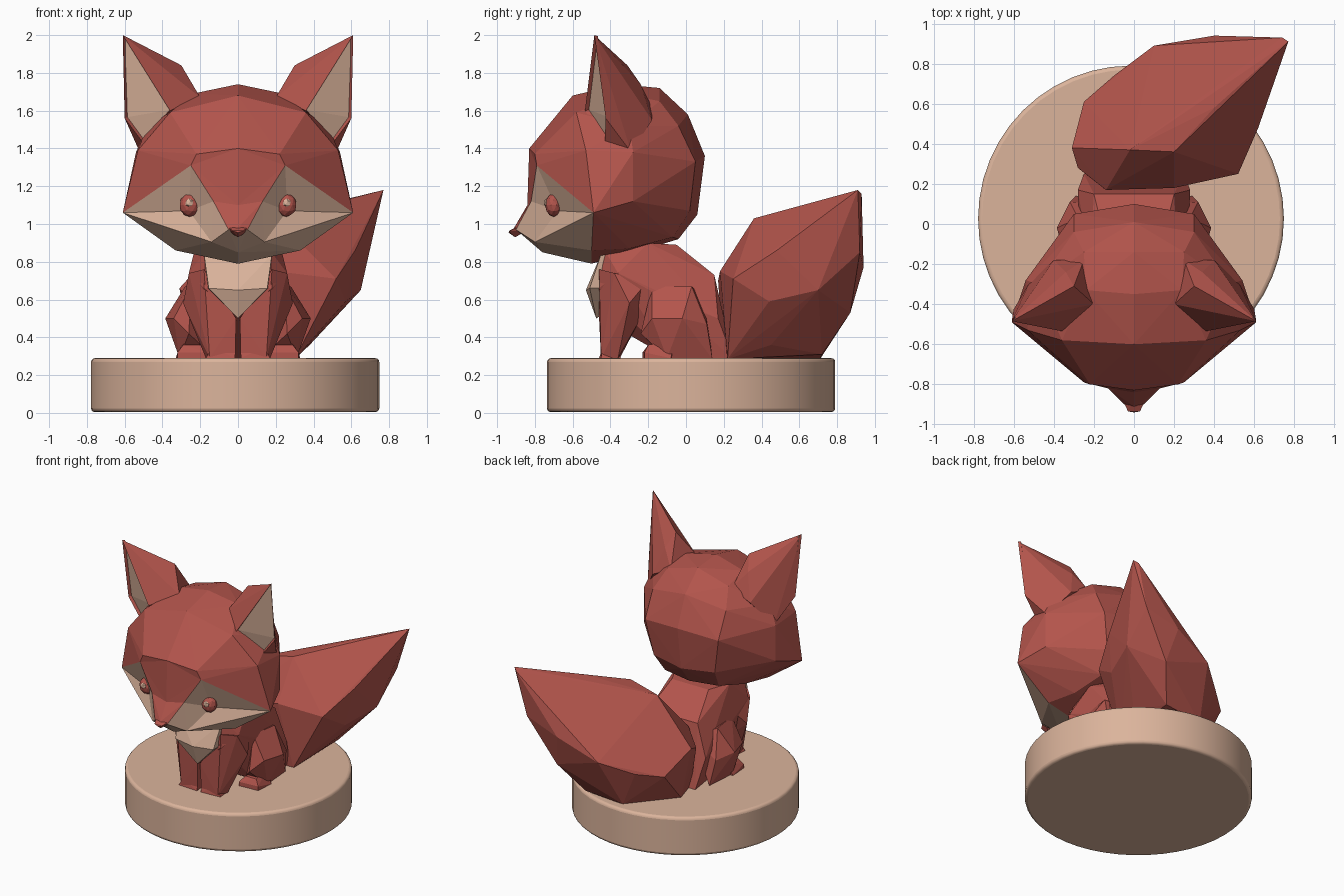
import bpy
import bmesh
from mathutils import Vector

cube = bpy.data.objects.get("Cube")
if cube:
    bpy.data.objects.remove(cube, do_unlink=True)


def make_material(name, colour):
    material = bpy.data.materials.new(name)
    material.use_nodes = True
    material.diffuse_color = colour
    material.node_tree.nodes["Principled BSDF"].inputs["Base Color"].default_value = colour
    return material


RED = make_material("fox red", (.45, .09, .072, 1))
TAN = make_material("warm tan", (.71, .455, .33, 1))


def mirrored(point):
    return (-point[0], point[1], point[2])


def finish(bm, name, *materials):
    mesh = bpy.data.meshes.new(name)
    bm.to_mesh(mesh)
    bm.free()
    for material in materials:
        mesh.materials.append(material)
    obj = bpy.data.objects.new(name, mesh)
    bpy.context.collection.objects.link(obj)
    return obj


def hull_mesh(points):
    """Faceted solid wrapped tightly around a few corner points."""
    bm = bmesh.new()
    for point in points:
        bm.verts.new(point)
    bmesh.ops.convex_hull(bm, input=bm.verts[:])
    spare = [v for v in bm.verts if not v.link_faces]
    bmesh.ops.delete(bm, geom=spare, context="VERTS")
    bmesh.ops.recalc_face_normals(bm, faces=bm.faces[:])
    return bm


def hull(name, points, material=RED):
    return finish(hull_mesh(points), name, material)


def symmetric_hull(name, points, material=RED):
    return hull(name, points + [mirrored(p) for p in points if p[0]], material)


def hull_pair(name, points, material=RED):
    hull("left_" + name, points, material)
    hull("right_" + name, [mirrored(p) for p in points], material)


def ball(name, centre, radii, material, detail=2):
    bm = bmesh.new()
    bmesh.ops.create_icosphere(bm, subdivisions=detail, radius=1)
    bmesh.ops.scale(bm, vec=radii, verts=bm.verts[:])
    bmesh.ops.translate(bm, vec=centre, verts=bm.verts[:])
    return finish(bm, name, material)


# Round base with a softened rim
bpy.ops.mesh.primitive_cylinder_add(vertices=48, radius=.763, depth=.285,
                                    location=(-.015, .027, .147))
base = bpy.context.object
base.name = "display_base"
base.data.materials.append(TAN)
rim = base.modifiers.new("rim", "BEVEL")
rim.width = .02
rim.segments = 3
rim.limit_method = "ANGLE"
bpy.ops.object.shade_smooth_by_angle()

# Shared corners of the face
brow = (.25, -.79, 1.31)
cheek = (.61, -.49, 1.06)
jaw = (.33, -.5, .86)
chin = (0, -.5, .79)
forehead = (0, -.83, 1.4)

# Faceted skull
symmetric_hull("head", [
    brow, cheek, jaw, chin, forehead,
    (.22, -.8, 1.37), (.53, -.53, 1.39),
    (0, -.6, 1.68), (.36, -.58, 1.59),
    (0, -.35, 1.74), (.24, -.33, 1.69),
    (0, -.14, 1.72), (.25, -.14, 1.65),
    (0, .01, 1.58), (.3, -.04, 1.52),
    (0, .1, 1.36), (.3, .05, 1.33),
    (0, .06, 1.05), (.25, .02, 1.07),
    (0, -.04, .92), (.22, -.07, .93),
    (0, -.3, .84), (.27, -.3, .87),
    (.54, -.28, 1.38), (.54, -.28, 1.12), (.48, -.3, 1.52),
])

# Muzzle and cheek mask: red bridge, tan patches
corners = {
    "brow": brow, "cheek": cheek, "jaw": jaw, "chin": chin, "forehead": forehead,
    "bridge": (0, -.84, 1.1),
    "bridge_side": (.13, -.82, 1.12),
    "nose": (0, -.91, .98),
    "nose_side": (.05, -.9, .97),
    "eye": (.26, -.68, 1.07),
    "lip": (.14, -.8, .905),
    "throat": (0, -.76, .85),
}
red_faces = ["forehead brow bridge", "bridge brow bridge_side",
             "bridge bridge_side nose", "bridge_side nose_side nose"]
tan_faces = ["brow eye bridge_side", "brow cheek eye", "bridge_side eye lip",
             "bridge_side lip nose_side", "eye cheek lip", "cheek jaw lip",
             "lip jaw throat", "nose_side lip throat", "nose nose_side throat",
             "throat jaw chin"]
bm = bmesh.new()
for flip in (False, True):
    for slot, group in enumerate((red_faces, tan_faces)):
        for names in group:
            points = [corners[n] for n in names.split()]
            if flip:
                points = [mirrored(p) for p in points]
            face = bm.faces.new([bm.verts.new(p) for p in points])
            face.material_index = slot
            face.normal_update()
            outward = face.calc_center_median() - Vector((0, -.4, 1.1))
            if face.normal.dot(outward) < 0:
                face.normal_flip()
bmesh.ops.remove_doubles(bm, verts=bm.verts[:], dist=.001)
finish(bm, "face_mask", RED, TAN)

# Wedge nose, and eyes with small highlights
symmetric_hull("nose", [
    (.055, -.88, .985), (.03, -.935, .965), (0, -.94, .955),
    (0, -.905, .93), (.05, -.85, .96), (0, -.85, 1.01),
])
for side, sign in (("left", 1), ("right", -1)):
    ball(side + "_eye", (sign * .255, -.7, 1.1), (.056, .046, .062), RED)
    ball(side + "_eye_highlight", (sign * .258, -.74, 1.112),
         (.024, .014, .024), TAN, 1)

# Ears: the outer forward faces are sunk and tan
ear = [(.61, -.485, 2), (.36, -.535, 1.6), (.51, -.43, 1.44), (.6, -.425, 1.56),
       (.3, -.31, 1.84), (.34, -.24, 1.74), (.2, -.4, 1.67), (.25, -.18, 1.62),
       (.52, -.29, 1.38), (.4, -.18, 1.55)]
for side in ("left", "right"):
    bm = hull_mesh(ear if side == "left" else [mirrored(p) for p in ear])
    hollow = [f for f in bm.faces
              if f.normal.y < -.5 and abs(f.calc_center_median().x) > .44]
    bmesh.ops.inset_region(bm, faces=hollow, thickness=.008, depth=-.02)
    for face in hollow:
        face.material_index = 1
    finish(bm, side + "_ear", RED, TAN)

# Torso and chest bib
symmetric_hull("torso", [
    (.17, -.43, .86), (.18, -.46, .66), (0, -.45, .5),
    (.26, -.36, .74), (.22, -.2, .9), (.15, -.05, .89),
    (.2, .15, .73), (.28, .17, .5), (.25, .25, .285),
    (.27, -.1, .6), (.16, -.2, .42), (.2, -.08, .285),
])
symmetric_hull("chest_bib", [
    (.18, -.45, .84), (.155, -.51, .66), (0, -.53, .65),
    (0, -.475, .5), (0, -.4, .55), (.16, -.42, .66),
    (.17, -.38, .84),
], TAN)

# Legs and paws
hull_pair("front_leg", [
    (.18, -.46, .76), (.26, -.38, .74), (.29, -.3, .58), (.2, -.24, .5),
    (.01, -.46, .5), (.01, -.35, .5), (.015, -.45, .29), (.15, -.45, .29),
    (.17, -.36, .29), (.03, -.35, .29), (.24, -.2, .7),
])
hull_pair("front_paw", [
    (.02, -.44, .35), (.14, -.44, .35), (.17, -.45, .29), (.015, -.46, .29),
    (.16, -.34, .29), (.03, -.34, .29),
])
hull_pair("thigh", [
    (.25, -.18, .67), (.28, .03, .67), (.385, -.02, .5), (.34, -.18, .5),
    (.26, -.24, .42), (.31, -.1, .29), (.29, .14, .285), (.32, .11, .47),
    (.12, -.1, .285), (.12, .1, .6),
])
hull_pair("hind_paw", [
    (.2, -.2, .36), (.29, -.2, .36), (.17, -.23, .32), (.32, -.22, .32),
    (.17, -.23, .29), (.32, -.22, .29),
    (.33, -.08, .29), (.17, -.05, .29), (.28, -.06, .38),
])

# Bushy tail sweeping up to one side
hull("tail", [
    (.77, .91, 1.18), (.74, .93, 1.16), (.715, .85, 1.09), (.7, .89, 1.15),
    (.2, .36, 1.03), (-.02, .37, .98), (.4, .58, 1.09),
    (-.31, .38, .66), (-.25, .61, .52), (-.1, .74, .55), (.1, .89, .64),
    (.4, .94, .77), (.66, .92, .85), (.45, .87, .53), (.65, .7, .65),
    (.62, .48, .86), (.52, .25, .71), (.57, .44, .59), (.2, .18, .75),
    (-.14, .17, .7), (-.28, .28, .62), (.3, .22, .285), (-.18, .2, .285),
    (-.24, .4, .285), (.02, .71, .285), (.32, .72, .31), (.38, .45, .36),
])
